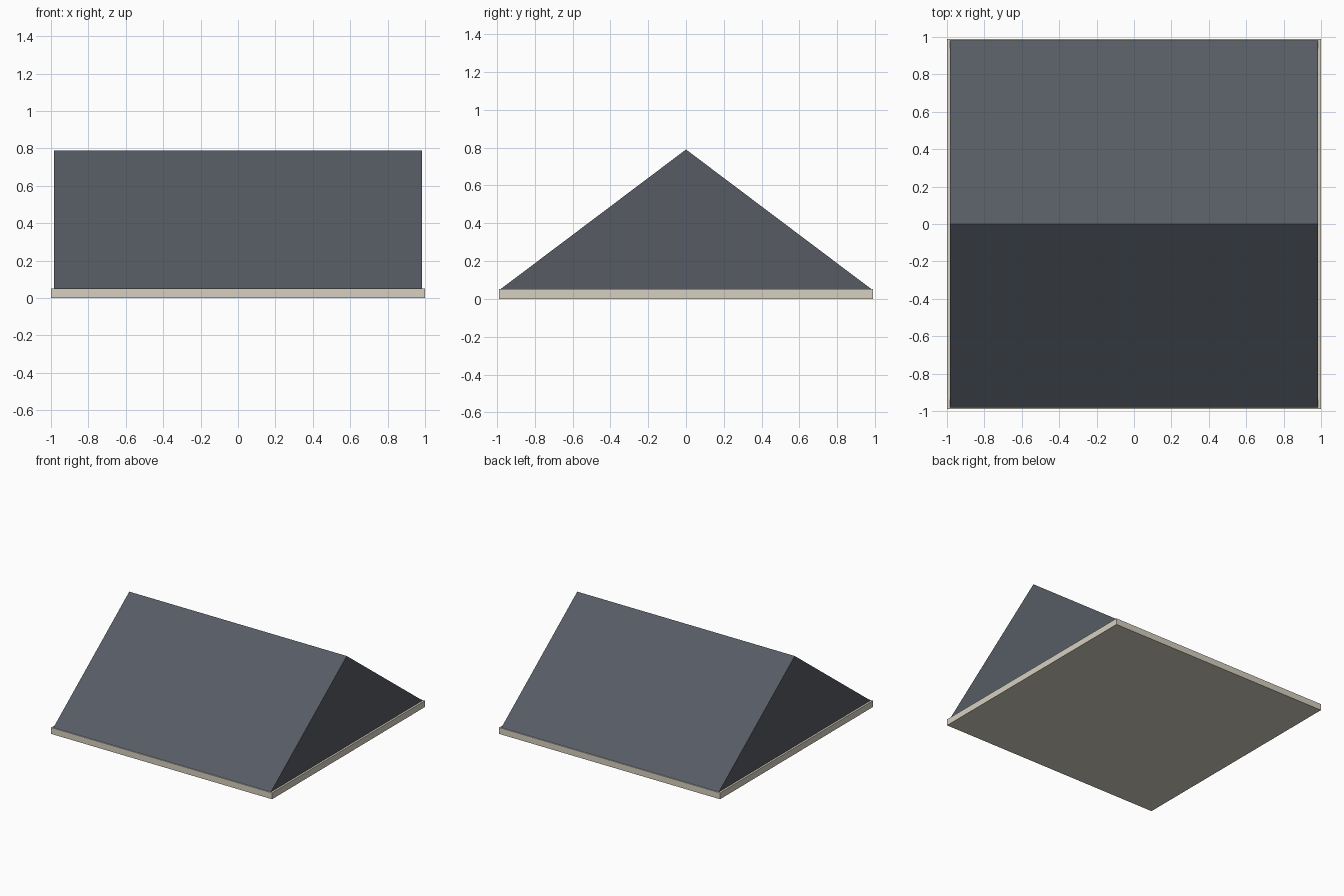
import bpy
import bmesh

if "Cube" in bpy.data.objects:
    bpy.data.objects.remove(bpy.data.objects["Cube"])


def material(name, color):
    mat = bpy.data.materials.new(name)
    mat.diffuse_color = (*color, 1.0)
    mat.use_nodes = True
    mat.node_tree.nodes["Principled BSDF"].inputs["Base Color"].default_value = mat.diffuse_color
    return mat


def extrude_profile(name, profile, half_length, mat):
    """Closed solid: a (y, z) profile extruded along x, centred on x = 0."""
    bm = bmesh.new()
    face = bm.faces.new([bm.verts.new((-half_length, y, z)) for y, z in profile])
    moved = bmesh.ops.extrude_face_region(bm, geom=[face], use_keep_orig=True)
    verts = [g for g in moved["geom"] if isinstance(g, bmesh.types.BMVert)]
    bmesh.ops.translate(bm, verts=verts, vec=(2 * half_length, 0, 0))
    bmesh.ops.recalc_face_normals(bm, faces=bm.faces)
    mesh = bpy.data.meshes.new(name)
    bm.to_mesh(mesh)
    bm.free()
    mesh.materials.append(mat)
    obj = bpy.data.objects.new(name, mesh)
    bpy.context.collection.objects.link(obj)
    return obj


slate = material("slate_grey", (0.095, 0.105, 0.127))
cream = material("cream_trim", (0.67, 0.63, 0.53))

BASE_TOP = 0.052
RIDGE = 0.79

# Thin slab under the eaves
extrude_profile("eaves_slab",
                [(-0.988, 0), (0.988, 0), (0.988, BASE_TOP), (-0.988, BASE_TOP)],
                1.0, cream)

# Gabled roof
extrude_profile("gable_roof",
                [(-0.98, BASE_TOP), (0.98, BASE_TOP), (0, RIDGE)],
                0.984, slate)
